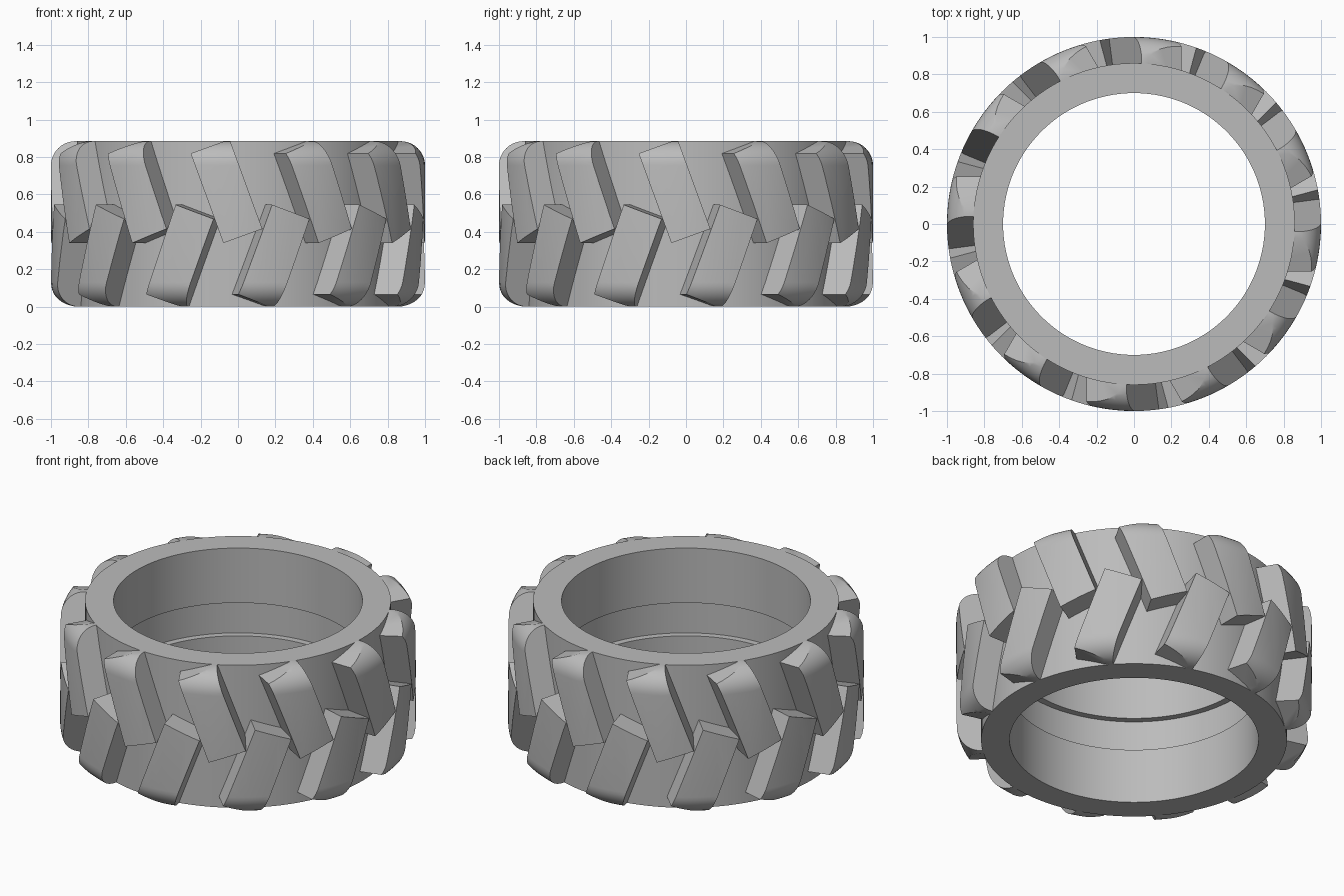
import bpy, bmesh, math
from mathutils import Matrix, Vector

cube = bpy.data.objects.get("Cube")
if cube:
    bpy.data.objects.remove(cube, do_unlink=True)

HEIGHT = 0.885
LUGS = 12
SEGMENTS = 120

rubber = bpy.data.materials.new("grey rubber")
rubber.use_nodes = True
grey = (0.5, 0.5, 0.5, 1)
rubber.diffuse_color = grey
rubber.node_tree.nodes["Principled BSDF"].inputs["Base Color"].default_value = grey


def add_object(name, bm):
    bmesh.ops.recalc_face_normals(bm, faces=bm.faces)
    mesh = bpy.data.meshes.new(name)
    bm.to_mesh(mesh)
    bm.free()
    mesh.materials.append(rubber)
    obj = bpy.data.objects.new(name, mesh)
    bpy.context.collection.objects.link(obj)
    return obj


def smooth(obj):
    obj.data.shade_smooth()
    obj.data.set_sharp_from_angle(angle=math.radians(30))


def lathe(name, profile):
    """Revolve a closed (radius, z) profile around the z axis."""
    bm = bmesh.new()
    rings = []
    for i in range(SEGMENTS):
        a = math.tau * i / SEGMENTS
        rings.append([bm.verts.new((r * math.cos(a), r * math.sin(a), z)) for r, z in profile])
    n = len(profile)
    for i, ring in enumerate(rings):
        following = rings[(i + 1) % SEGMENTS]
        for j in range(n):
            k = (j + 1) % n
            bm.faces.new((ring[j], following[j], following[k], ring[k]))
    return add_object(name, bm)


# Tyre body with a shallow groove around the inner wall
groove_low, groove_high = 0.34, HEIGHT - 0.34
body = lathe("tyre_body", [
    (0.86, 0), (0.86, HEIGHT), (0.70, HEIGHT), (0.70, groove_high),
    (0.74, groove_high), (0.74, groove_low), (0.70, groove_low), (0.70, 0)])
smooth(body)

# Rounded tread envelope that trims the lugs
R = 0.13
shoulder = [(1 - R + R * math.cos(t), HEIGHT - R + R * math.sin(t))
            for t in (math.pi / 2 * i / 10 for i in range(11))]
upper = shoulder + [(0.86, HEIGHT), (0.85, HEIGHT - 0.01)]
envelope = lathe("tread_envelope", [(r, HEIGHT - z) for r, z in reversed(upper)] + upper)
envelope.hide_render = True


def lug_row(name, turn, flip):
    """A ring of slanted bars, trimmed to the rounded envelope."""
    corner = Vector((-0.078, 0, 0.34))
    across = Vector((0.208, 0, 0.076))
    along = Vector((-0.076, 0, 0.208)).normalized() * 0.51
    outline = [corner, corner + across, corner + across + along, corner + along]
    bm = bmesh.new()
    for i in range(LUGS):
        spin = Matrix.Rotation(turn + math.tau * i / LUGS, 3, 'Z')
        ends = []
        for y in (-0.7, -1.2):
            ends.append([bm.verts.new(spin @ Vector((p.x, y, HEIGHT - p.z if flip else p.z)))
                         for p in outline])
        near, far = ends
        bm.faces.new(near)
        bm.faces.new(list(reversed(far)))
        for j in range(4):
            k = (j + 1) % 4
            bm.faces.new((near[j], far[j], far[k], near[k]))
    row = add_object(name, bm)
    trim = row.modifiers.new("trim", 'BOOLEAN')
    trim.operation = 'INTERSECT'
    trim.solver = 'EXACT'
    trim.object = envelope
    bpy.context.view_layer.update()
    evaluated = row.evaluated_get(bpy.context.evaluated_depsgraph_get())
    row.data = bpy.data.meshes.new_from_object(evaluated)
    row.modifiers.clear()
    smooth(row)


# Two staggered rows of lugs, mirrored top to bottom
lug_row("upper_lugs", 0, False)
lug_row("lower_lugs", math.pi / LUGS, True)

bpy.data.objects.remove(envelope, do_unlink=True)
